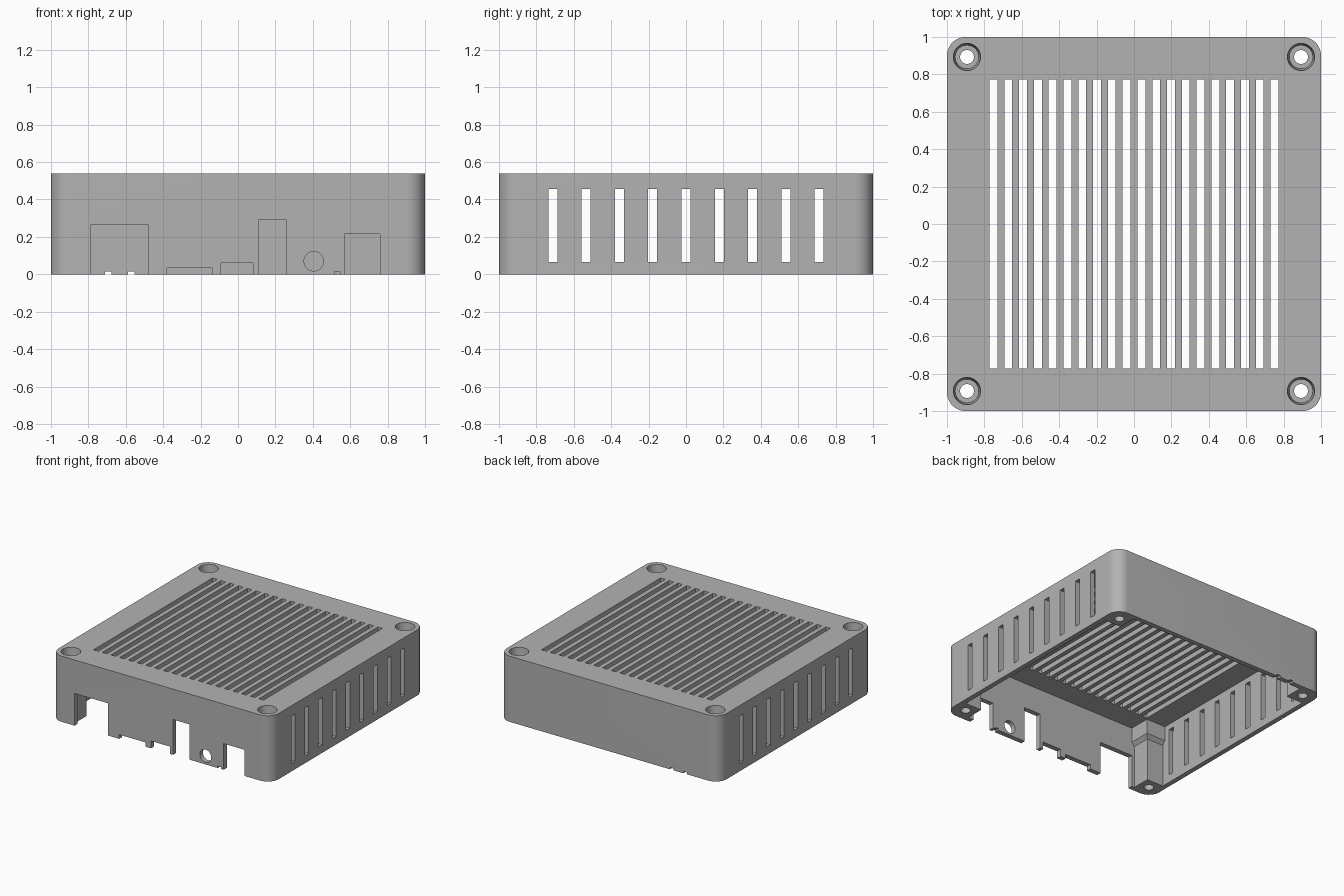
import bpy, bmesh, math

HEIGHT, RADIUS, WALL = 0.54, 0.1, 0.04
INNER = 1 - WALL

cube = bpy.data.objects.get("Cube")
if cube:
    bpy.data.objects.remove(cube, do_unlink=True)

grey = bpy.data.materials.new("grey plastic")
grey.use_nodes = True
colour = (0.45, 0.45, 0.45, 1)
grey.diffuse_color = colour
shader = next(n for n in grey.node_tree.nodes if n.type == "BSDF_PRINCIPLED")
shader.inputs["Base Color"].default_value = colour
shader.inputs["Roughness"].default_value = 0.6


def loft(bm, rings):
    """Skin a closed solid through rings of matching point counts."""
    loops = [[bm.verts.new(p) for p in ring] for ring in rings]
    n = len(loops[0])
    for a, b in zip(loops, loops[1:]):
        for i in range(n):
            j = (i + 1) % n
            bm.faces.new((a[i], a[j], b[j], b[i]))
    bm.faces.new(loops[0][::-1])
    bm.faces.new(loops[-1])


def box(bm, x0, x1, y0, y1, z0, z1):
    plan = ((x0, y0), (x1, y0), (x1, y1), (x0, y1))
    loft(bm, [[(x, y, z) for x, y in plan] for z in (z0, z1)])


def circle(cx, cy, r, n=48):
    angles = [math.tau * i / n for i in range(n)]
    return [(cx + r * math.cos(a), cy + r * math.sin(a)) for a in angles]


def make_object(name, bm):
    bmesh.ops.recalc_face_normals(bm, faces=bm.faces)
    mesh = bpy.data.meshes.new(name)
    bm.to_mesh(mesh)
    bm.free()
    mesh.materials.append(grey)
    obj = bpy.data.objects.new(name, mesh)
    bpy.context.collection.objects.link(obj)
    return obj


# Outer shell: rounded square block
outline = []
for k, (sx, sy) in enumerate(((1, 1), (-1, 1), (-1, -1), (1, -1))):
    for i in range(13):
        a = math.pi / 2 * (k + i / 12)
        outline.append((sx * (1 - RADIUS) + RADIUS * math.cos(a),
                        sy * (1 - RADIUS) + RADIUS * math.sin(a)))
bm = bmesh.new()
loft(bm, [[(x, y, z) for x, y in outline] for z in (0, HEIGHT)])
case = make_object("case_cover", bm)

# Cavity: leaves a square screw post in each corner, flared near the top
def cavity_ring(post, z):
    ring = []
    for k in range(4):
        c, s = round(math.cos(k * math.pi / 2)), round(math.sin(k * math.pi / 2))
        for x, y in ((INNER, post), (post, post), (post, INNER)):
            ring.append((c * x - s * y, s * x + c * y, z))
    return ring


bm = bmesh.new()
loft(bm, [cavity_ring(0.81, -0.1), cavity_ring(0.81, 0.35),
          cavity_ring(0.785, 0.38), cavity_ring(0.785, HEIGHT - WALL)])
cavity = make_object("cavity_cutter", bm)

# Openings
bm = bmesh.new()
for i in range(20):                      # top vents
    x = (i - 9.5) * 0.0791
    box(bm, x - 0.021, x + 0.021, -0.772, 0.772, 0.48, 0.6)
for i in range(-4, 5):                   # side vents, through both sides
    y = i * 0.178
    box(bm, -1.1, 1.1, y - 0.024, y + 0.024, 0.065, 0.455)
front_ports = ((-0.785, -0.48, 0.265), (-0.38, -0.14, 0.035),
               (-0.09, 0.08, 0.06), (0.11, 0.26, 0.29),
               (0.515, 0.545, 0.015), (0.57, 0.76, 0.215))
for x0, x1, top in front_ports:
    box(bm, x0, x1, -1.1, -0.9, -0.1, top)
for x in (-0.693, -0.57):                # rear notches
    box(bm, x - 0.017, x + 0.017, 0.9, 1.1, -0.1, 0.015)
jack = circle(0.405, 0.07, 0.052)        # round front port
loft(bm, [[(x, y, z) for x, z in jack] for y in (-1.1, -0.9)])
for sx in (-1, 1):                       # screw holes with counterbores
    for sy in (-1, 1):
        steps = ((0.037, -0.1), (0.037, 0.42), (0.063, 0.42),
                 (0.073, HEIGHT), (0.073, 0.6))
        loft(bm, [[(x, y, z) for x, y in circle(sx * 0.893, sy * 0.893, r)]
                  for r, z in steps])
openings = make_object("openings_cutter", bm)

# Cut the shell
bpy.ops.object.select_all(action="DESELECT")
bpy.context.view_layer.objects.active = case
case.select_set(True)
for cutter in (cavity, openings):
    cutter.hide_render = True
    mod = case.modifiers.new(cutter.name, "BOOLEAN")
    mod.operation, mod.solver, mod.object = "DIFFERENCE", "EXACT", cutter
    bpy.ops.object.modifier_apply(modifier=mod.name)
    bpy.data.objects.remove(cutter, do_unlink=True)
bpy.ops.object.shade_smooth_by_angle(angle=math.radians(30))
